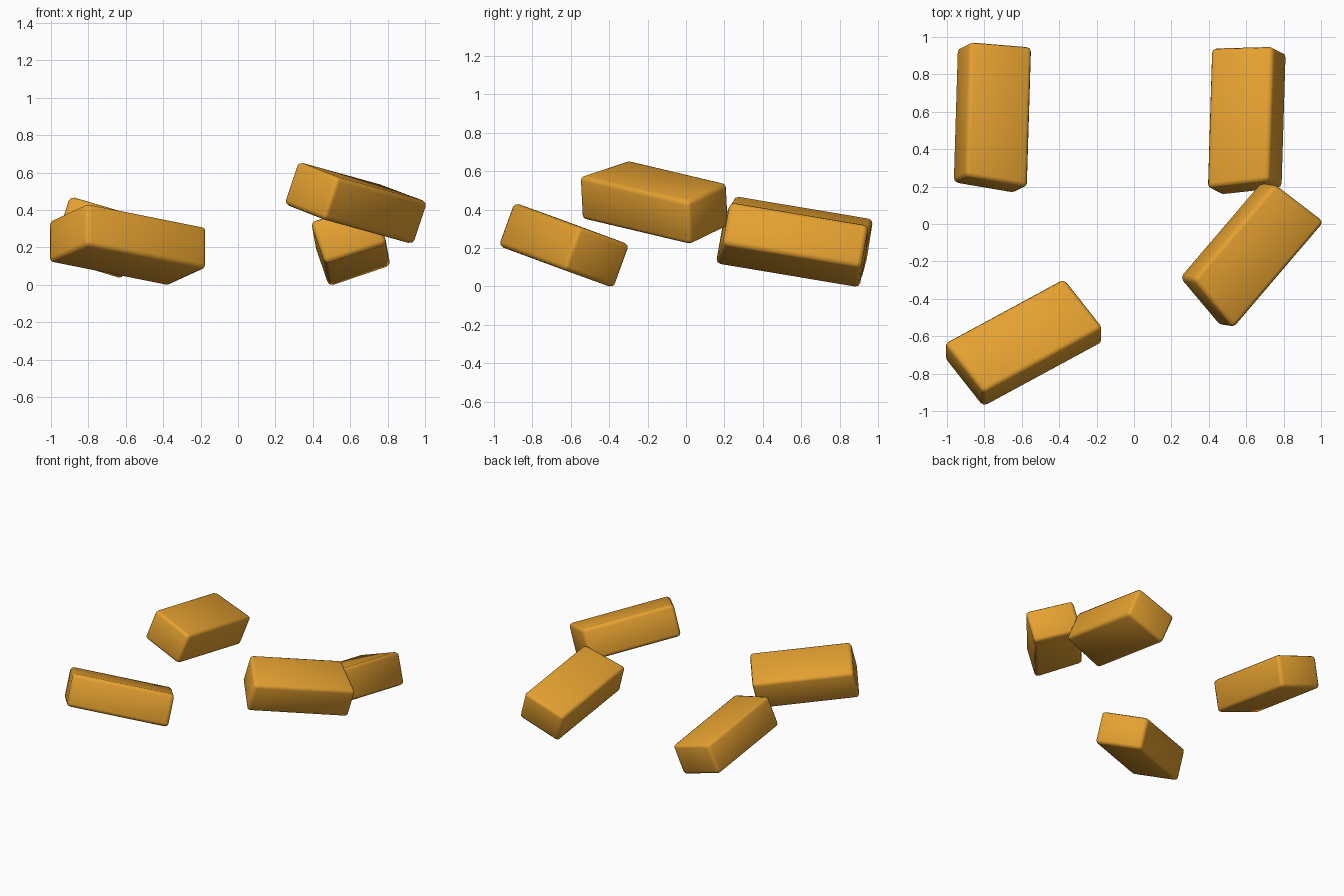
import bpy, bmesh
from mathutils import Vector

if "Cube" in bpy.data.objects:
    bpy.data.objects.remove(bpy.data.objects["Cube"])

gold = bpy.data.materials.new("amber_gold")
gold.diffuse_color = (0.78, 0.355, 0.03, 1)
gold.use_nodes = True
gold.node_tree.nodes["Principled BSDF"].inputs["Base Color"].default_value = gold.diffuse_color

LENGTH, WIDTH, HEIGHT, ROUND = 0.76, 0.35, 0.24, 0.025


def block(name, centre, along, up, pulls):
    """Tilted rounded block; pulls slide the four upright edges along its length."""
    l = Vector(along).normalized()
    u = Vector(up)
    u = (u - l * u.dot(l)).normalized()
    w = u.cross(l)
    bm = bmesh.new()
    bmesh.ops.create_cube(bm, size=1)
    for v in bm.verts:
        a, b, c = v.co
        pull = pulls[2 * (a > 0) + (b > 0)]
        v.co = l * (a * LENGTH + pull) + w * (b * WIDTH) + u * (c * HEIGHT)
    bm.normal_update()
    bmesh.ops.bevel(bm, geom=bm.edges[:], offset=ROUND, segments=2,
                    profile=0.5, affect='EDGES', clamp_overlap=True)
    bmesh.ops.recalc_face_normals(bm, faces=bm.faces[:])
    # seat the block so its bounds are centred on the given point
    mid = Vector([(min(v.co[i] for v in bm.verts) + max(v.co[i] for v in bm.verts)) / 2
                  for i in range(3)])
    for v in bm.verts:
        v.co += Vector(centre) - mid
    me = bpy.data.meshes.new(name)
    bm.to_mesh(me)
    bm.free()
    me.materials.append(gold)
    for p in me.polygons:
        p.use_smooth = True
    ob = bpy.data.objects.new(name, me)
    bpy.context.collection.objects.link(ob)
    return ob


# four loose blocks: centre, long direction, up direction, corner pulls
blocks = [
    block("block_back_left", (-0.757, 0.57, 0.255), (0.03, 0.985, -0.165),
          (0.30, 0.17, 0.93), (0, 0.03, 0, 0)),
    block("block_back_right", (0.603, 0.553, 0.219), (0.03, 0.985, -0.165),
          (-0.32, 0.165, 0.93), (0.03, 0, 0, 0)),
    block("block_front_left", (-0.59, -0.635, 0.217), (0.866, 0.469, -0.173),
          (0, 0.34, 0.94), (0.03, -0.01, 0.01, -0.03)),
    block("block_front_right", (0.63, -0.165, 0.44), (0.639, 0.748, -0.177),
          (0.34, -0.02, 0.94), (0, 0.04, 0, -0.035)),
]

# rest the group exactly on the ground
low = min(v.co.z for o in blocks for v in o.data.vertices)
for o in blocks:
    for v in o.data.vertices:
        v.co.z -= low
